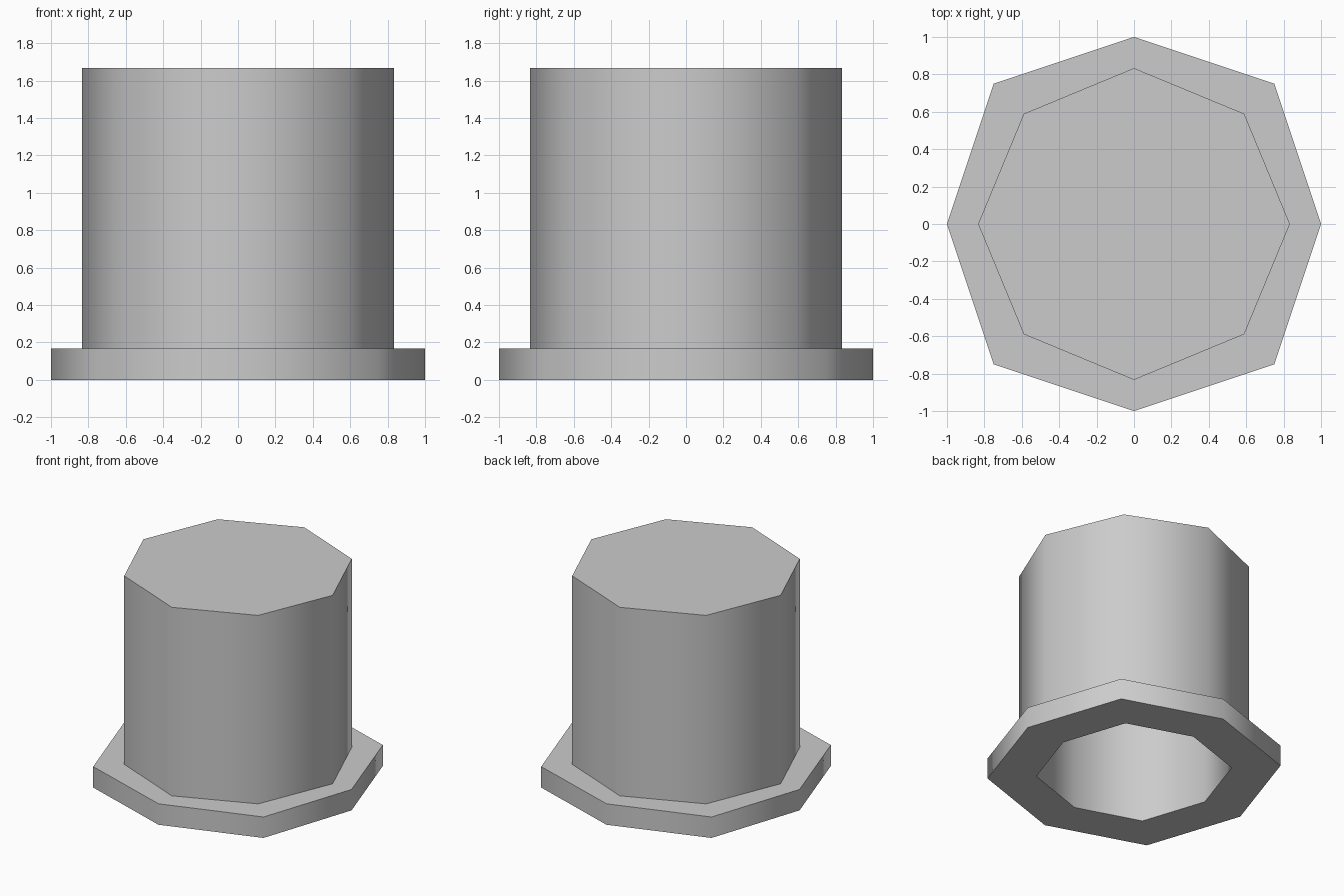
import bpy, bmesh, math

cube = bpy.data.objects.get("Cube")
if cube:
    bpy.data.objects.remove(cube, do_unlink=True)

grey = bpy.data.materials.new("plain grey")
grey.use_nodes = True
colour = (0.6, 0.6, 0.6, 1)
grey.diffuse_color = colour
grey.node_tree.nodes["Principled BSDF"].inputs["Base Color"].default_value = colour


def ring(bm, axis, diagonal, z):
    """Eight-sided ring: corners on the axes and at (diagonal, diagonal)."""
    verts = []
    for i in range(8):
        r = diagonal * math.sqrt(2) if i % 2 else axis
        a = i * math.pi / 4
        verts.append(bm.verts.new((r * math.cos(a), r * math.sin(a), z)))
    return verts


def loft(name, sections, closed=False):
    """Join rings in order; close into a loop, or cap both ends."""
    bm = bmesh.new()
    rings = [ring(bm, *s) for s in sections]
    pairs = list(zip(rings, rings[1:]))
    if closed:
        pairs.append((rings[-1], rings[0]))
    else:
        bm.faces.new(rings[0])
        bm.faces.new(rings[-1])
    for low, high in pairs:
        for i in range(8):
            j = (i + 1) % 8
            bm.faces.new((low[i], low[j], high[j], high[i]))
    bmesh.ops.recalc_face_normals(bm, faces=bm.faces)
    mesh = bpy.data.meshes.new(name)
    bm.to_mesh(mesh)
    bm.free()
    mesh.materials.append(grey)
    obj = bpy.data.objects.new(name, mesh)
    bpy.context.collection.objects.link(obj)
    bpy.ops.object.select_all(action='DESELECT')
    obj.select_set(True)
    bpy.context.view_layer.objects.active = obj
    bpy.ops.object.shade_smooth_by_angle(angle=math.radians(60))
    return obj


wall = 1 / 6
outer = 5 / 6
outer_diag = outer / math.sqrt(2)
inner = (outer - wall, 0.5)
height = 10 * wall

# Hollow crown: ceiling, down the inside, then up the outside to the flat top
loft("crown", [(*inner, height - wall), (*inner, wall),
               (outer, outer_diag, wall), (outer, outer_diag, height)])

# Brim: flat ring around the opening
loft("brim", [(*inner, 0), (1, 0.75, 0), (1, 0.75, wall), (*inner, wall)], closed=True)
